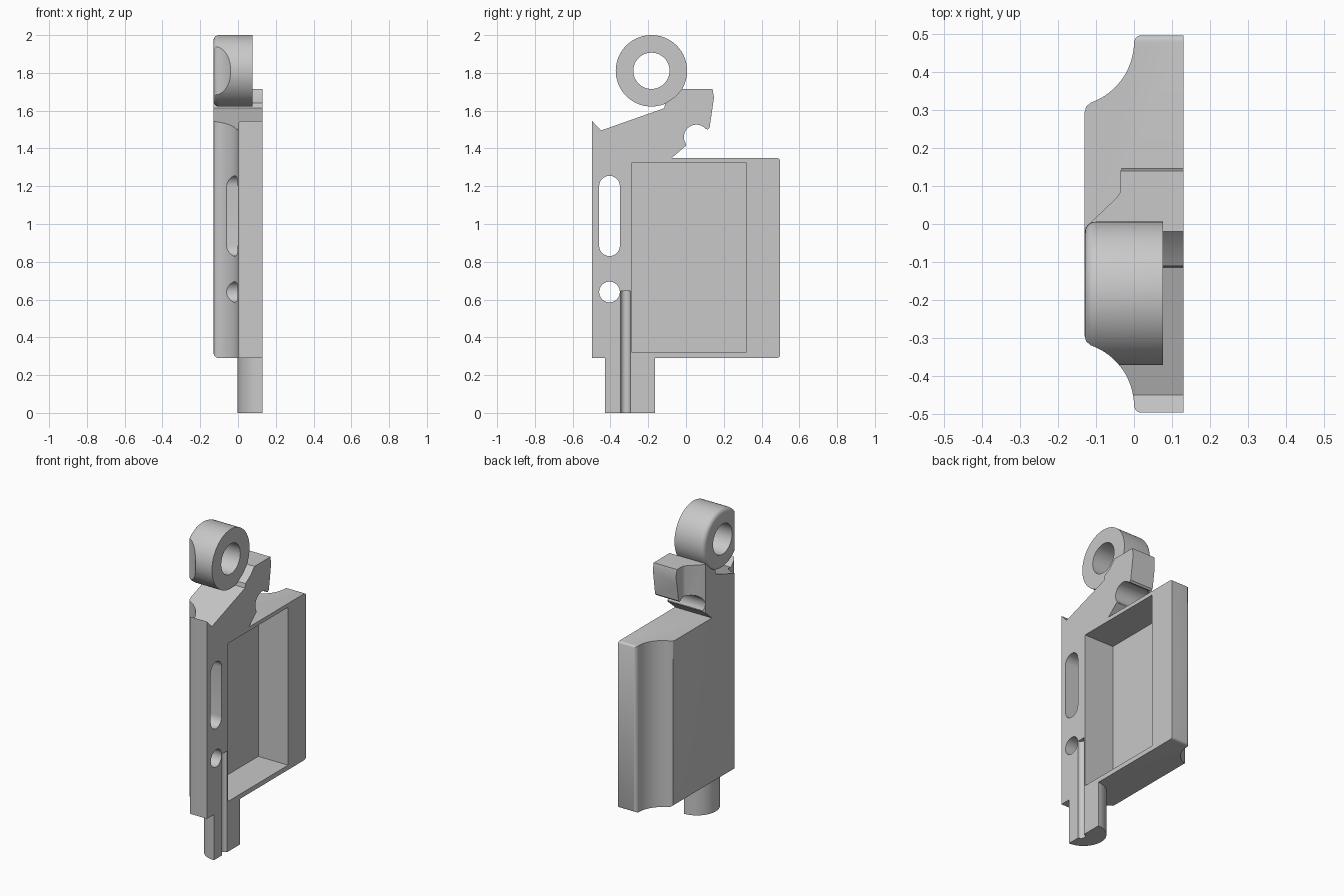
import bpy, bmesh
from math import sin, cos, radians

cube = bpy.data.objects.get("Cube")
if cube:
    bpy.data.objects.remove(cube, do_unlink=True)

grey = bpy.data.materials.new("plain grey")
grey.use_nodes = True
grey.diffuse_color = (0.58, 0.58, 0.58, 1)
grey.node_tree.nodes["Principled BSDF"].inputs["Base Color"].default_value = (0.58, 0.58, 0.58, 1)

BACK, FACE, END = -0.13, 0.13, 0.497
PLACE = {"x": lambda u, v, h: (h, u, v),
         "y": lambda u, v, h: (u, h, v),
         "z": lambda u, v, h: (u, v, h)}


def arc(u, v, r, a0, a1, n=12):
    """Points on an arc, angles in degrees."""
    steps = [radians(a0 + (a1 - a0) * i / n) for i in range(n + 1)]
    return [(u + r * cos(a), v + r * sin(a)) for a in steps]


def prism(name, pts, axis, lo, hi, low_bevel=0):
    """Extrude a closed outline along an axis, optionally rounding the low rim."""
    bm = bmesh.new()
    low = [bm.verts.new(PLACE[axis](*p, lo)) for p in pts]
    high = [bm.verts.new(PLACE[axis](*p, hi)) for p in pts]
    low_cap = bm.faces.new(low[::-1])
    bm.faces.new(high)
    for i in range(len(pts)):
        j = (i + 1) % len(pts)
        bm.faces.new((low[i], low[j], high[j], high[i]))
    bmesh.ops.recalc_face_normals(bm, faces=bm.faces)
    if low_bevel:
        bmesh.ops.bevel(bm, geom=list(low_cap.edges), offset=low_bevel, segments=5,
                        profile=0.5, affect="EDGES")
    mesh = bpy.data.meshes.new(name)
    bm.to_mesh(mesh)
    bm.free()
    mesh.materials.append(grey)
    obj = bpy.data.objects.new(name, mesh)
    bpy.context.collection.objects.link(obj)
    return obj


def combine(obj, other, operation):
    """Apply a boolean and remove the helper."""
    mod = obj.modifiers.new("combine", "BOOLEAN")
    mod.operation, mod.solver, mod.object = operation, "EXACT", other
    bpy.context.view_layer.objects.active = obj
    bpy.ops.object.modifier_apply(modifier=mod.name)
    bpy.data.objects.remove(other, do_unlink=True)


# Plan outline: rounded back corners, concave flanks, rounded ends
half = [(BACK, 0.295), (-0.126, 0.309), (-0.115, 0.319)]
half += arc(-0.17, 0.48, 0.17, -66, 0, 14)
half += arc(0.02, 0.477, 0.02, 180, 90, 5)[1:] + [(FACE, END)]
plan = [(x, -y) for x, y in reversed(half)] + half

# Side outline: case, sloping shoulder, neck and hook
side = [(-0.6, 0.29), (-0.6, 1.655), (-0.45, 1.495), (-0.115, 1.613), (-0.11, 1.64),
        (-0.06, 1.672), (-0.02, 1.715), (0.14, 1.715), (0.148, 1.67), (0.125, 1.51),
        (0.115, 1.5)]
side += arc(0.055, 1.46, 0.066, 42, 215, 16)
side += [(0.0, 1.415), (-0.075, 1.35)]
side += arc(0.48, 1.33, 0.02, 90, 0, 5) + arc(0.48, 0.31, 0.02, 0, -90, 5)
housing = prism("housing", plan, "z", 0.2, 1.9)
combine(housing, prism("side_cutter", side, "x", -0.3, 0.3), "INTERSECT")

# Trim the back of the hook
hook_back = [(-0.3, -0.012), (BACK, -0.012), (-0.11, 0.008), (-0.045, 0.07), (-0.037, 0.082),
             (-0.035, 0.095), (-0.035, 0.14), (-0.031, 0.15), (-0.02, 0.155),
             (-0.02, 0.6), (-0.3, 0.6)]
combine(housing, prism("hook_cutter", hook_back, "z", 1.36, 2.1), "DIFFERENCE")

# Round the lower back edge
lower_edge = arc(-0.1, 0.32, 0.03, 180, 270, 6) + [(-0.1, 0.2), (-0.2, 0.2), (-0.2, 0.32)]
combine(housing, prism("edge_cutter", lower_edge, "y", -0.6, 0.6), "DIFFERENCE")

# Half-round tab below
tab = prism("tab", arc(FACE, -0.297, 0.132, 90, 270, 24), "z", 0, 0.305)
combine(housing, tab, "UNION")

# Pocket, slot, round hole and cable groove
pocket = [(-0.285, 0.32), (0.318, 0.32), (0.318, 1.325), (-0.285, 1.325)]
slot = arc(-0.405, 0.885, 0.055, 180, 360) + arc(-0.405, 1.2, 0.055, 0, 180)
round_hole = arc(-0.405, 0.64, 0.055, 0, 345, 23)
groove = arc(FACE, -0.32, 0.026, 0, 345, 23)
combine(housing, prism("pocket_cutter", pocket, "x", -0.08, 0.3), "DIFFERENCE")
for outline in (slot, round_hole):
    combine(housing, prism("hole_cutter", outline, "x", -0.3, 0.3), "DIFFERENCE")
combine(housing, prism("groove_cutter", groove, "z", -0.1, 0.645), "DIFFERENCE")

# Eye ring, trimmed by the same plan outline
ring = prism("eye_ring", arc(-0.183, 1.811, 0.189, 0, 355, 71), "x", BACK + 0.0005, 0.077, 0.028)
combine(ring, prism("plan_cutter", plan, "z", 1.5, 2.1), "INTERSECT")
combine(ring, prism("bore_cutter", arc(-0.183, 1.811, 0.096, 0, 352.5, 47), "x", -0.3, 0.3),
        "DIFFERENCE")

# Smooth curved faces, keep edges crisp
for obj in (housing, ring):
    bpy.ops.object.select_all(action="DESELECT")
    obj.select_set(True)
    bpy.context.view_layer.objects.active = obj
    bpy.ops.object.shade_smooth_by_angle(angle=radians(30))
